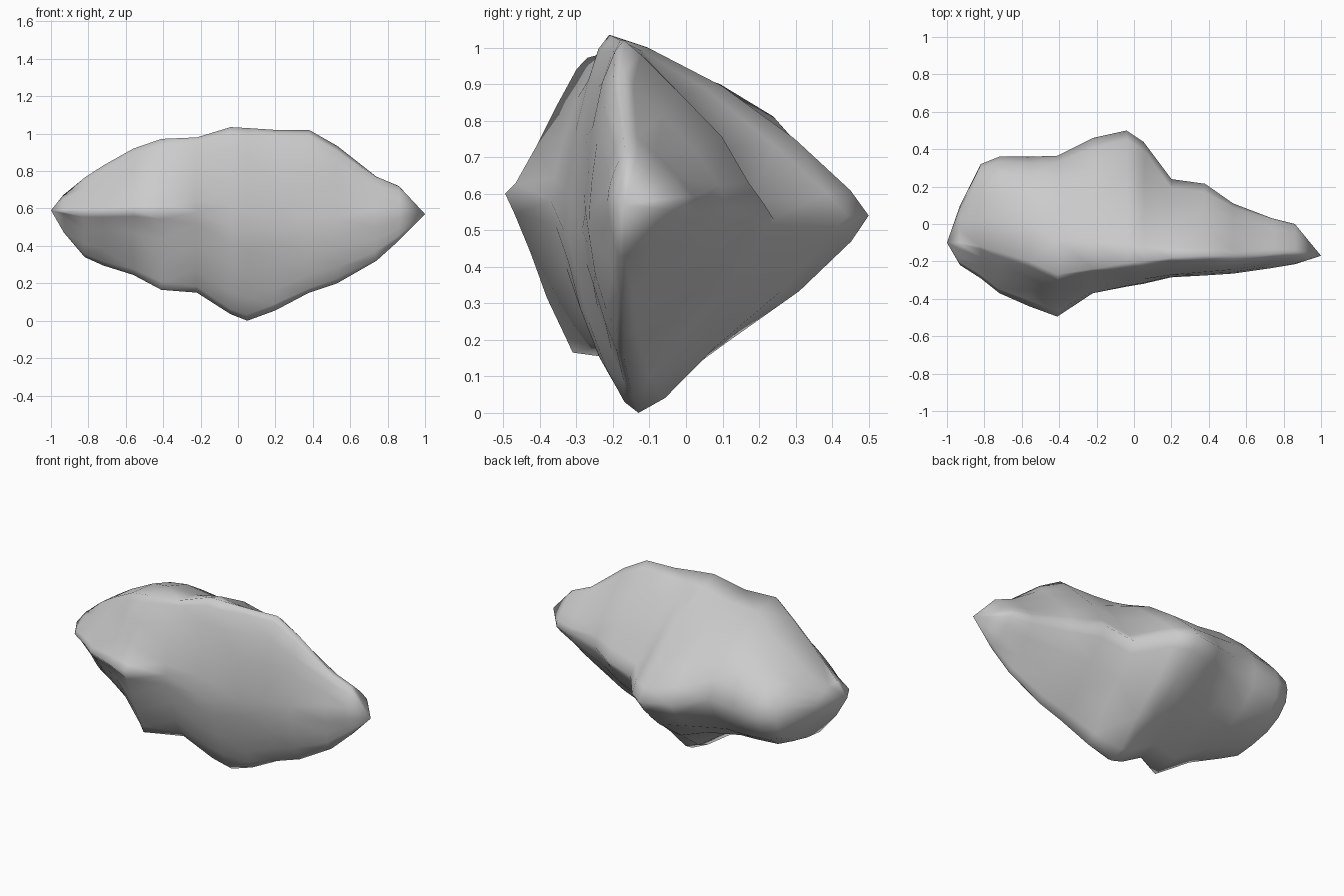
import bpy, bmesh, math
from mathutils import Vector, noise

if "Cube" in bpy.data.objects:
    bpy.data.objects.remove(bpy.data.objects["Cube"])

# Cross-sections along x: x, then (y, z) of the top, back, bottom and front extremes
SECTIONS = [
    (-0.93, -.10, .67, .10, .57, -.10, .47, -.22, .58),
    (-0.82, -.12, .765, .32, .57, -.10, .34, -.29, .58),
    (-0.72, -.15, .83, .36, .57, -.12, .295, -.37, .58),
    (-0.56, -.20, .92, .36, .58, -.20, .245, -.44, .59),
    (-0.41, -.27, .972, .365, .60, -.31, .165, -.495, .60),
    (-0.22, -.24, .98, .46, .55, -.20, .15, -.37, .58),
    (-0.04, -.21, 1.035, .50, .54, -.15, .035, -.335, .50),
    (0.05, -.20, 1.03, .44, .54, -.13, 0, -.32, .48),
    (0.20, -.18, 1.02, .24, .53, -.15, .055, -.285, .50),
    (0.38, -.17, 1.02, .215, .57, -.17, .15, -.275, .55),
    (0.53, -.17, .935, .11, .57, -.17, .20, -.265, .55),
    (0.74, -.16, .77, .03, .57, -.17, .32, -.235, .56),
    (0.86, -.15, .72, 0, .57, -.17, .43, -.215, .58),
]
TIPS = (Vector((-1, -.10, .59)), Vector((1, -.17, .57)))
STEPS = 5
# Bulge exponents of the back-top, back-bottom, front-bottom and front-top
# quarters at the left and right: 1 = elliptical, 2 = straight facet
LEFT = (0.95, 1.05, 2.0, 2.0)
RIGHT = (1.75, 1.8, 1.35, 1.3)


def section_points(s):
    x, keys = s[0], [Vector((s[i], s[i + 1])) for i in (1, 3, 5, 7)]
    pts = []
    for q in range(4):
        a, b = keys[q], keys[(q + 1) % 4]
        corner = Vector((b.x, a.y)) if q % 2 == 0 else Vector((a.x, b.y))
        centre = a + b - corner
        # the back changes character further right than the front
        start = -0.5 if q < 2 else -0.45
        blend = min(max((x - start) / (0.55 if q < 2 else 0.35), 0), 1)
        e = LEFT[q] + (RIGHT[q] - LEFT[q]) * blend
        for k in range(STEPS):
            t = k / STEPS * math.pi / 2
            u = max(math.cos(t), 0) ** e
            v = max(math.sin(t), 0) ** e
            p = centre + (a - centre) * u + (b - centre) * v
            co = Vector((x, p.x, p.y))
            if k:  # weathered unevenness between the extremes
                co += noise.noise_vector(co * 3.5) * 0.018
            pts.append(co)
    return pts


# Loft the sections into one boulder
bm = bmesh.new()
rings = [[bm.verts.new(p) for p in section_points(s)] for s in SECTIONS]
n = len(rings[0])
for r0, r1 in zip(rings, rings[1:]):
    for i in range(n):
        j = (i + 1) % n
        bm.faces.new((r0[i], r0[j], r1[j], r1[i]))
# Pointed ends
for tip, ring in zip(TIPS, (rings[0], rings[-1])):
    v = bm.verts.new(tip)
    for i in range(n):
        bm.faces.new((v, ring[i], ring[(i + 1) % n]))
bmesh.ops.triangulate(bm, faces=bm.faces[:])
bmesh.ops.recalc_face_normals(bm, faces=bm.faces[:])
for f in bm.faces:
    f.smooth = True

mesh = bpy.data.meshes.new("boulder")
bm.to_mesh(mesh)
bm.free()
rock = bpy.data.objects.new("boulder", mesh)
bpy.context.collection.objects.link(rock)
